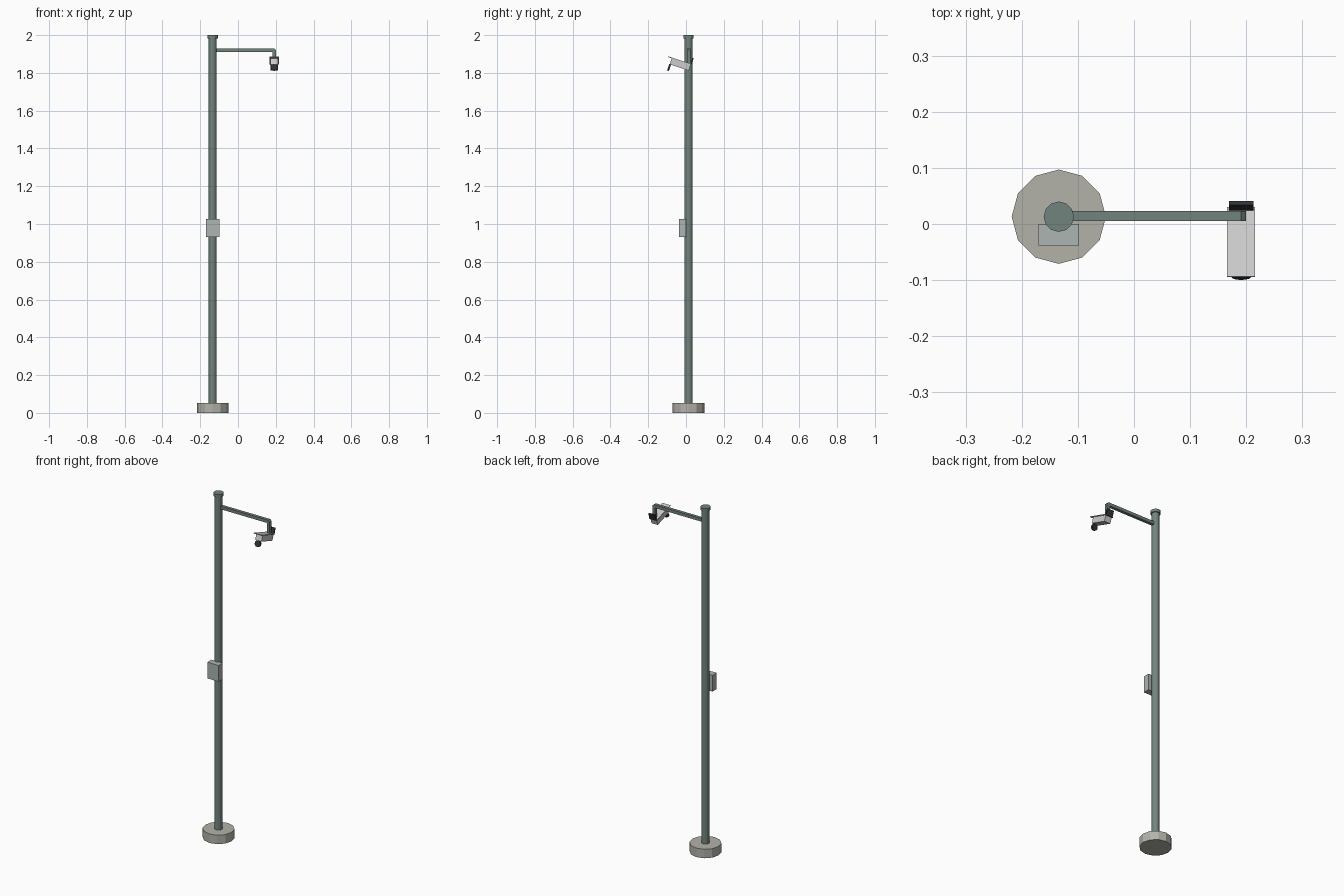
import bpy, bmesh
from math import radians, pi
from mathutils import Matrix, Vector

if "Cube" in bpy.data.objects:
    bpy.data.objects.remove(bpy.data.objects["Cube"])

def mat(name, c):
    m = bpy.data.materials.new(name)
    m.diffuse_color = (*c, 1)
    m.use_nodes = True
    m.node_tree.nodes["Principled BSDF"].inputs["Base Color"].default_value = m.diffuse_color
    return m

GREEN = mat("pole_green", (0.17, 0.23, 0.21))
STONE = mat("concrete", (0.45, 0.45, 0.40))
BOXG = mat("box_grey", (0.42, 0.46, 0.45))
LIGHT = mat("housing_grey", (0.55, 0.55, 0.55))
DARK = mat("dark", (0.03, 0.035, 0.035))

PX, PY = -0.134, 0.013
# Camera frame: rear top edge of the hood, front tilted upward
CAM = Matrix.Translation((0.191, 0.03, 1.847)) @ Matrix.Rotation(radians(-18), 4, 'X')

def finish(name, bm, m, xf=None):
    me = bpy.data.meshes.new(name)
    if xf:
        bm.transform(xf)
    bmesh.ops.recalc_face_normals(bm, faces=bm.faces)
    bm.to_mesh(me)
    bm.free()
    me.materials.append(m)
    ob = bpy.data.objects.new(name, me)
    bpy.context.collection.objects.link(ob)
    return ob

def box(name, lo, hi, m, xf=None):
    bm = bmesh.new()
    bmesh.ops.create_cube(bm, size=1)
    lo, hi = Vector(lo), Vector(hi)
    bm.transform(Matrix.Translation((lo + hi) / 2) @ Matrix.Diagonal((*(hi - lo), 1)))
    return finish(name, bm, m, xf)

def cyl(name, r, z0, z1, n, m, xf):
    bm = bmesh.new()
    bmesh.ops.create_cone(bm, cap_ends=True, segments=n, radius1=r, radius2=r, depth=z1 - z0)
    bm.transform(Matrix.Translation((0, 0, (z0 + z1) / 2)))
    return finish(name, bm, m, xf)

# Pole, footing and cap
at_pole = Matrix.Translation((PX, PY, 0))
cyl("footing", 0.084, 0, 0.052, 12, STONE, at_pole)
cyl("pole", 0.021, 0.05, 1.99, 12, GREEN, at_pole)
cyl("pole_cap", 0.027, 1.983, 2.0, 12, GREEN, at_pole)

# Junction box on the front of the pole
box("junction_box", (-0.170, -0.038, 0.932), (-0.098, 0.0, 1.026), BOXG)

# Square arm with a chamfered elbow and a short drop
prof = [(PX, 1.929), (0.191, 1.929), (0.200, 1.920), (0.200, 1.850),
        (0.182, 1.850), (0.182, 1.911), (PX, 1.911)]
bm = bmesh.new()
f = bm.faces.new([bm.verts.new((x, 0.005, z)) for x, z in prof])
r = bmesh.ops.extrude_face_region(bm, geom=[f])
bmesh.ops.translate(bm, vec=(0, 0.018, 0), verts=[v for v in r["geom"] if isinstance(v, bmesh.types.BMVert)])
finish("arm", bm, GREEN)

# Camera: hood, body, rear mounting plate and front disc
box("camera_hood", (-0.025, -0.13, -0.004), (0.025, 0, 0), LIGHT, CAM)
box("camera_body", (-0.020, -0.11, -0.038), (0.020, -0.004, -0.003), LIGHT, CAM)
box("rear_plate", (-0.022, -0.006, -0.005), (0.022, 0.001, 0.032), DARK, CAM)
cyl("front_lamp", 0.018, -0.005, 0.005, 12, DARK,
    CAM @ Matrix.Translation((0, -0.108, -0.054)) @ Matrix.Rotation(pi / 2, 4, 'X'))
